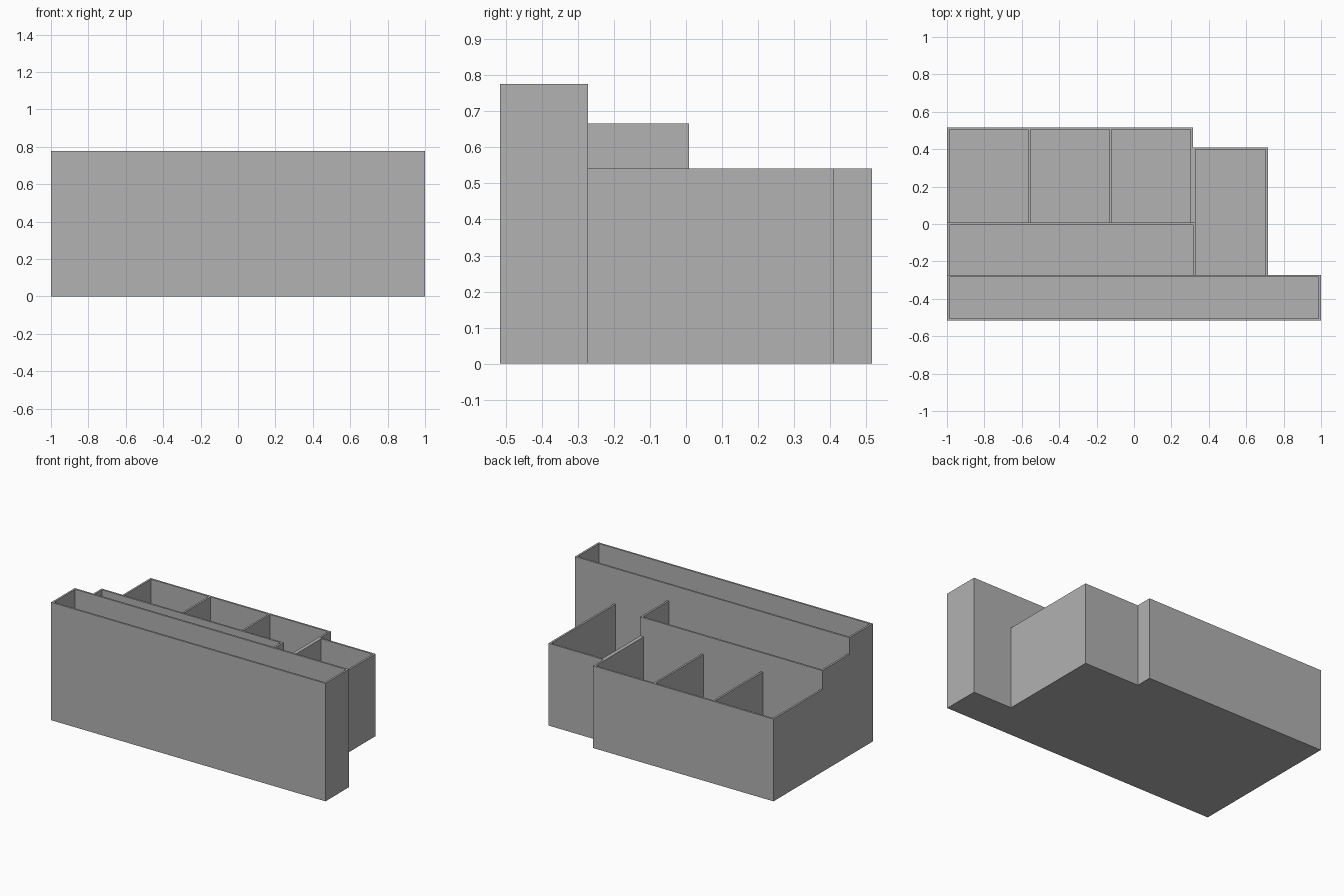
import bpy
import bmesh

cube = bpy.data.objects.get("Cube")
if cube:
    bpy.data.objects.remove(cube, do_unlink=True)

# One plain grey plastic
grey = bpy.data.materials.new("plain grey")
grey.use_nodes = True
COLOR = (0.445, 0.445, 0.445, 1)
grey.diffuse_color = COLOR
grey.node_tree.nodes["Principled BSDF"].inputs["Base Color"].default_value = COLOR

WALL = 0.0125
FLOOR = 0.0125


def tray(name, x0, x1, y0, y1, height, pockets=()):
    """Block with rectangular pockets (x0, x1, y0, y1); a pocket may reach an
    edge where the neighbouring tray supplies the wall."""
    xs = sorted({x0, x1} | {v for p in pockets for v in p[:2]})
    ys = sorted({y0, y1} | {v for p in pockets for v in p[2:]})

    def top(i, j):
        if not (0 <= i < len(xs) - 1 and 0 <= j < len(ys) - 1):
            return 0
        cx, cy = (xs[i] + xs[i + 1]) / 2, (ys[j] + ys[j + 1]) / 2
        hollow = any(a < cx < b and c < cy < d for a, b, c, d in pockets)
        return FLOOR if hollow else height

    bm = bmesh.new()

    def quad(*corners):
        bm.faces.new([bm.verts.new(c) for c in corners])

    for i in range(len(xs)):
        for j in range(len(ys)):
            h, left, front = top(i, j), top(i - 1, j), top(i, j - 1)
            if h:
                for z in (0, h):
                    quad((xs[i], ys[j], z), (xs[i + 1], ys[j], z),
                         (xs[i + 1], ys[j + 1], z), (xs[i], ys[j + 1], z))
            # Upright faces, split at the floor level so that edges meet
            levels = (0, FLOOR, height)
            for lo, hi in zip(levels, levels[1:]):
                if (h >= hi) != (left >= hi):
                    quad((xs[i], ys[j], lo), (xs[i], ys[j + 1], lo),
                         (xs[i], ys[j + 1], hi), (xs[i], ys[j], hi))
                if (h >= hi) != (front >= hi):
                    quad((xs[i], ys[j], lo), (xs[i + 1], ys[j], lo),
                         (xs[i + 1], ys[j], hi), (xs[i], ys[j], hi))
    bmesh.ops.remove_doubles(bm, verts=bm.verts, dist=0.0001)
    bmesh.ops.recalc_face_normals(bm, faces=bm.faces)
    bmesh.ops.dissolve_limit(bm, angle_limit=0.01, verts=bm.verts, edges=bm.edges)
    mesh = bpy.data.meshes.new(name)
    bm.to_mesh(mesh)
    bm.free()
    mesh.materials.append(grey)
    obj = bpy.data.objects.new(name, mesh)
    bpy.context.collection.objects.link(obj)
    return obj


# Shared boundary lines of the layout
LEFT, RIGHT = -1.0, 1.0
FRONT, BACK = -0.517, 0.517
STEP = -0.272      # back of the tall front slot
MID = 0.008        # back of the middle slot
SPLIT = 0.328      # right end of the middle slot
BACK_END = 0.315   # right end of the back bins
SIDE_END, SIDE_BACK = 0.716, 0.41

# Tall slot across the front
tray("front_slot", LEFT, RIGHT, FRONT, STEP, 0.777,
     [(LEFT + WALL, RIGHT - WALL, FRONT + WALL, STEP - WALL)])

# Medium slot behind it
tray("middle_slot", LEFT, SPLIT, STEP, MID, 0.667,
     [(LEFT + WALL, SPLIT - WALL, STEP, MID - WALL)])

# Three equal bins at the back
pitch = (BACK_END - WALL - LEFT) / 3
tray("back_bins", LEFT, BACK_END, MID, BACK, 0.542,
     [(LEFT + k * pitch + WALL, LEFT + (k + 1) * pitch, MID, BACK - WALL)
      for k in range(3)])

# Long bin at the side, with its own wall against the back bins
tray("side_bin", SPLIT, SIDE_END, STEP, SIDE_BACK, 0.542,
     [(SPLIT, SIDE_END - WALL, STEP, SIDE_BACK - WALL)])
tray("side_bin_inner_wall", BACK_END, SPLIT, MID, SIDE_BACK, 0.542)
